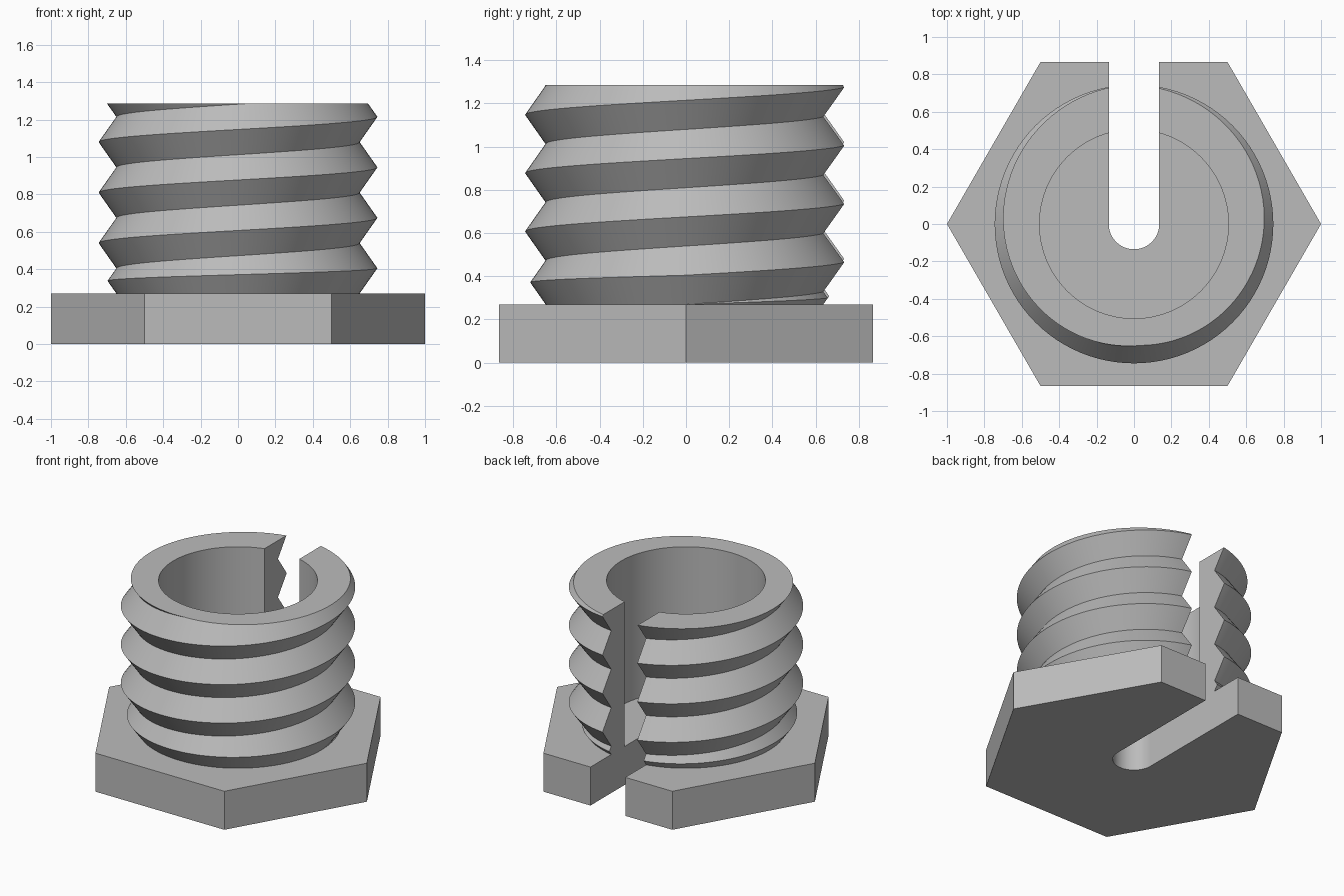
import bpy, bmesh
from math import sin, cos, pi, radians

BASE_H, TOP = 0.27, 1.285      # flange height, overall height
PITCH, ROOT, CREST = 0.27, 0.65, 0.745
BORE, SLOT = 0.505, 0.135      # bore radius, slot half width
STEPS = 96                     # segments per thread turn

old = bpy.data.objects.get("Cube")
if old:
    bpy.data.objects.remove(old)

grey = bpy.data.materials.new("plain_grey")
grey.use_nodes = True
grey.diffuse_color = (0.5, 0.5, 0.5, 1)
grey.node_tree.nodes["Principled BSDF"].inputs["Base Color"].default_value = (0.5, 0.5, 0.5, 1)


def make_object(name, bm):
    bmesh.ops.recalc_face_normals(bm, faces=bm.faces)
    mesh = bpy.data.meshes.new(name)
    bm.to_mesh(mesh)
    bm.free()
    mesh.materials.append(grey)
    obj = bpy.data.objects.new(name, mesh)
    bpy.context.collection.objects.link(obj)
    return obj


def prism(name, outline, z0, z1):
    """Extrude a flat outline from z0 to z1."""
    bm = bmesh.new()
    face = bm.faces.new([bm.verts.new((x, y, z0)) for x, y in outline])
    new = bmesh.ops.extrude_face_region(bm, geom=[face])["geom"]
    verts = [v for v in new if isinstance(v, bmesh.types.BMVert)]
    bmesh.ops.translate(bm, verts=verts, vec=(0, 0, z1 - z0))
    return make_object(name, bm)


def arc(radius, start, end, n):
    return [(radius * cos(start + (end - start) * i / n),
             radius * sin(start + (end - start) * i / n)) for i in range(n + 1)]


def activate(obj):
    bpy.ops.object.select_all(action="DESELECT")
    obj.select_set(True)
    bpy.context.view_layer.objects.active = obj


def cut(obj, cutter):
    activate(obj)
    mod = obj.modifiers.new("cut", "BOOLEAN")
    mod.operation, mod.solver, mod.object = "DIFFERENCE", "EXACT", cutter
    bpy.ops.object.modifier_apply(modifier=mod.name)
    bpy.data.objects.remove(cutter)


# Hexagonal flange with a round-ended slot open to the back
back = sin(pi / 3)
slot_end = arc(SLOT, 0, -pi, 32)
hexagon = [(cos(a * pi / 3), sin(a * pi / 3)) for a in (2, 3, 4, 5, 6, 7)]
flange = prism("hex_flange", hexagon + [(SLOT, back)] + slot_end + [(-SLOT, back)], 0, BASE_H)

# Threaded barrel: a V-shaped strip wound upward, growing in over its first turn
bm = bmesh.new()
rows = []
for i in range(int(STEPS * 5.25) + 1):
    turn = i / STEPS
    grow = min(turn, 1)
    low = BASE_H + PITCH * max(turn - 1, 0)
    high = BASE_H + PITCH * turn
    a = 2 * pi * turn
    profile = ((ROOT, low), (ROOT + (CREST - ROOT) * grow, (low + high) / 2), (ROOT, high))
    rows.append([bm.verts.new((r * cos(a), r * sin(a), z)) for r, z in profile])
for p, q in zip(rows, rows[1:]):
    for k in (0, 1):
        bm.faces.new((p[k], q[k], q[k + 1], p[k + 1]))
bmesh.ops.remove_doubles(bm, verts=bm.verts, dist=0.0002)
bmesh.ops.bisect_plane(bm, geom=bm.verts[:] + bm.edges[:] + bm.faces[:], dist=1e-5,
                       plane_co=(0, 0, TOP), plane_no=(0, 0, 1), clear_outer=True)
bmesh.ops.holes_fill(bm, edges=[e for e in bm.edges if e.is_boundary], sides=0)
barrel = make_object("threaded_barrel", bm)

# Bore and back slot through the barrel
cut(barrel, prism("bore_cutter", arc(BORE, 0, 2 * pi, STEPS)[:-1], 0.1, 1.5))
cut(barrel, prism("slot_cutter", [(-SLOT, 0), (SLOT, 0), (SLOT, 1), (-SLOT, 1)], 0.1, 1.5))

for obj in (flange, barrel):
    activate(obj)
    bpy.ops.object.shade_smooth_by_angle(angle=radians(30))
